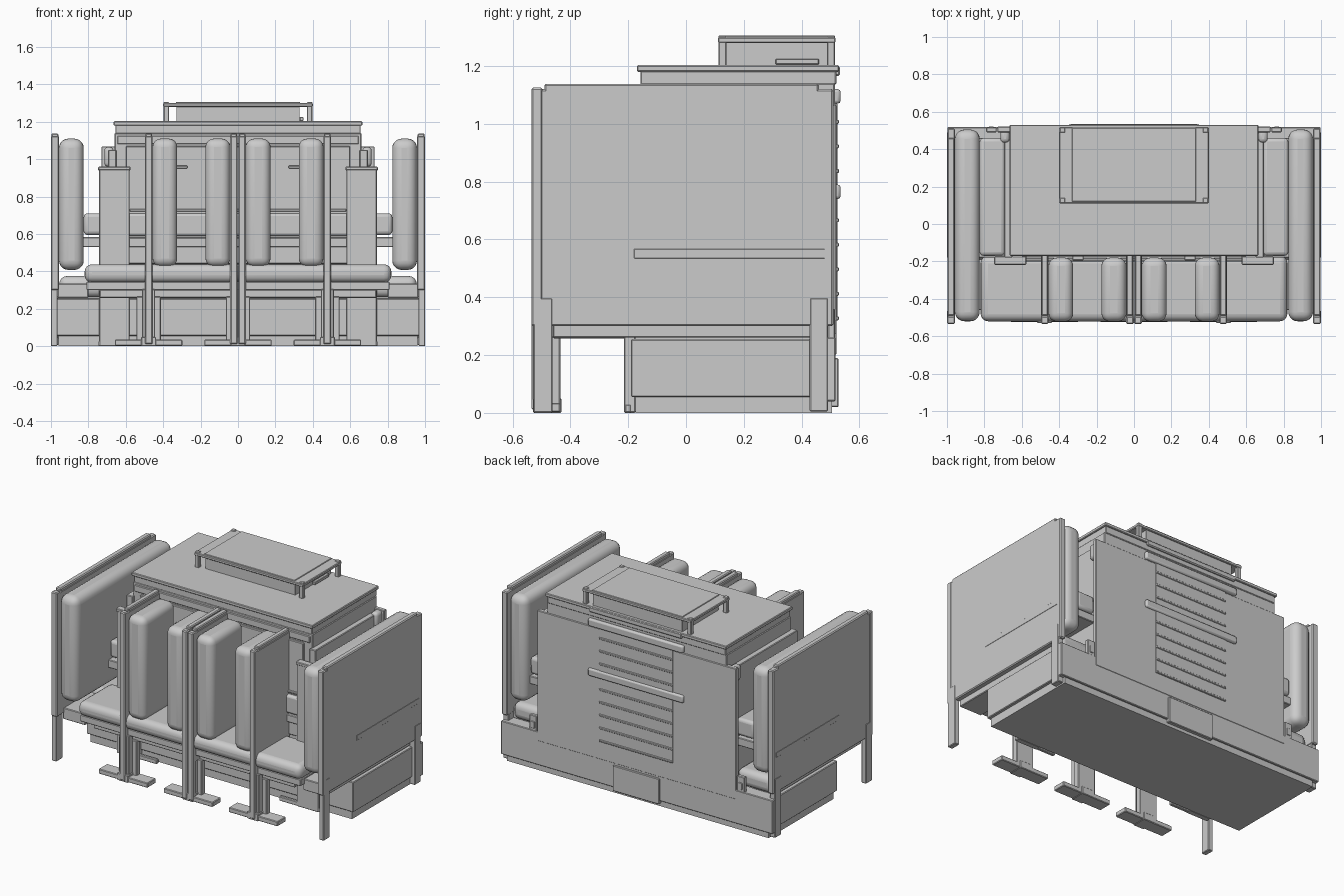
import bpy, bmesh


def box(name, x, y, z, r=0.004, seg=1):
    """Box from (min, max) ranges, with bevelled edges."""
    me = bpy.data.meshes.new(name)
    bm = bmesh.new()
    bmesh.ops.create_cube(bm, size=1)
    for v in bm.verts:
        for i, (a, b) in enumerate((x, y, z)):
            v.co[i] = (a + b) / 2 + v.co[i] * (b - a)
    bm.to_mesh(me)
    bm.free()
    ob = bpy.data.objects.new(name, me)
    bpy.context.collection.objects.link(ob)
    if r:
        m = ob.modifiers.new("bevel", 'BEVEL')
        m.width, m.segments = r, seg
    if seg > 1:
        bpy.ops.object.select_all(action='DESELECT')
        bpy.context.view_layer.objects.active = ob
        ob.select_set(True)
        bpy.ops.object.shade_smooth_by_angle()
    return ob


def pair(name, x, y, z, r=0.004, seg=1):
    """The same box on the right and left."""
    box(name + "_right", x, y, z, r, seg)
    box(name + "_left", (-x[1], -x[0]), y, z, r, seg)


# cabinet base and plinth
box("plinth", (-0.96, 0.96), (-0.175, 0.505), (0, 0.06), 0)
box("cabinet_base", (-0.98, 0.98), (-0.19, 0.512), (0.055, 0.255))
box("base_back_plate", (-0.998, 0.998), (0.43, 0.518), (0.04, 0.262))
box("back_lower_box", (-0.17, 0.17), (0.5, 0.528), (0.02, 0.19))

# cabinet body
box("cabinet_body", (-0.66, 0.66), (-0.16, 0.515), (0.25, 1.14))
pair("cabinet_cheek", (0.65, 0.695), (-0.18, 0.51), (0.25, 1.05))
box("cabinet_back_panel", (-0.73, 0.73), (0.49, 0.52), (0.2, 1.068))
pair("back_corner_block", (0.665, 0.715), (0.435, 0.505), (0.96, 1.065), 0.02, 3)
box("cabinet_front_panel", (-0.6, 0.6), (-0.175, -0.15), (0.44, 1.07))
box("upper_ledge", (-0.645, 0.645), (-0.168, 0.515), (1.08, 1.125))
box("drawer_band", (-0.655, 0.655), (-0.158, 0.52), (1.135, 1.19))
box("worktop", (-0.665, 0.665), (-0.17, 0.53), (1.18, 1.203))
box("worktop_back_lip", (-0.34, 0.34), (0.51, 0.533), (1.165, 1.2), 0.006)
for s in (-1, 1):
    box("front_handle", (s * 0.3 - 0.03, s * 0.3 + 0.03), (-0.195, -0.17), (0.95, 0.965))

# raised box on the worktop
box("top_box", (-0.33, 0.33), (0.13, 0.508), (1.2, 1.285), 0.002)
box("top_box_lid", (-0.4, 0.4), (0.11, 0.518), (1.28, 1.3))
box("lid_inset", (-0.332, 0.332), (0.12, 0.512), (1.298, 1.305), 0.002)
for y in (0.112, 0.488):
    pair("top_post", (0.368, 0.398), (y, y + 0.028), (1.2, 1.306))
box("top_side_handle", (0.33, 0.35), (0.31, 0.46), (1.205, 1.225), 0.003)

# back grille with slats and two rails
box("grille_panel", (-0.27, 0.27), (0.51, 0.524), (0.32, 1.07), 0.002)
for i in range(9):
    z = 0.32 + i * 0.085
    box("grille_slat", (-0.27, 0.27), (0.52, 0.529), (z, z + 0.014), 0.003)
for z in (0.765, 1.095):
    box("back_rail", (-0.35, 0.35), (0.5, 0.535), (z - 0.025, z + 0.025), 0.01, 2)
pair("back_socket_plate", (0.735, 0.79), (0.49, 0.516), (0.25, 0.36))
pair("back_socket", (0.75, 0.775), (0.5, 0.521), (0.275, 0.32), 0.002)

# rests along the cabinet sides and front
pair("side_rest_cushion", (0.69, 0.825), (-0.17, 0.46), (0.595, 0.71), 0.02, 3)
pair("side_rest_rail", (0.69, 0.83), (-0.18, 0.46), (0.53, 0.583))
box("front_rest_cushion", (-0.7, 0.7), (-0.2, -0.15), (0.59, 0.71), 0.015, 3)
box("front_rest_rail", (-0.7, 0.7), (-0.195, -0.15), (0.53, 0.58))
box("front_trim", (-0.58, 0.58), (-0.185, -0.15), (0.72, 0.735))

# tall flat pillars at the front corners
pair("corner_pillar", (0.58, 0.743), (-0.215, -0.175), (0, 0.95))
pair("corner_pillar_cap", (0.575, 0.748), (-0.218, -0.172), (0.94, 0.96))
pair("pillar_foot", (0.45, 0.745), (-0.212, -0.19), (0, 0.03))

# seats: front bench and one on each side
box("front_seat", (-0.82, 0.82), (-0.52, -0.17), (0.34, 0.438), 0.04, 4)
box("front_seat_frame", (-0.81, 0.81), (-0.5, -0.17), (0.3, 0.345))
box("front_seat_rail", (-0.74, 0.74), (-0.46, -0.18), (0.258, 0.302))
pair("side_seat", (0.69, 0.955), (-0.19, 0.46), (0.262, 0.375), 0.04, 4)
pair("side_seat_frame", (0.8, 0.965), (-0.46, 0.44), (0.26, 0.335))

# outer end screens with cushions, posts and legs
pair("end_screen", (0.957, 0.998), (-0.53, 0.51), (0.3, 1.12), 0.006)
pair("end_screen_cap", (0.96, 0.998), (-0.49, 0.46), (1.1, 1.138), 0.006)
pair("end_post", (0.957, 1.0), (-0.535, -0.495), (0.3, 1.125), 0.006)
pair("end_front_leg", (0.965, 1.0), (-0.528, -0.462), (0, 0.398))
pair("end_back_leg", (0.96, 1.0), (0.428, 0.492), (0.005, 0.398))
pair("end_cushion", (0.825, 0.957), (-0.52, 0.505), (0.408, 1.11), 0.05, 5)
pair("end_screen_seam", (0.99, 1.0), (-0.18, 0.48), (0.535, 0.567), 0.001)

# dividers of the front bench with their cushions
for x0, x1 in ((0.002, 0.042), (0.457, 0.497)):
    pair("divider", (x0, x1), (-0.528, -0.165), (0.26, 1.12), 0.005)
    pair("divider_cap", (x0 + 0.003, x1 - 0.003), (-0.49, -0.165), (1.1, 1.138), 0.005)
    pair("divider_post", (x0, x1), (-0.535, -0.495), (0.01, 1.125), 0.006)
for x0 in (0.042, 0.325):
    pair("divider_cushion", (x0, x0 + 0.132), (-0.522, -0.18), (0.425, 1.11), 0.045, 5)

# T-shaped legs under the dividers
for x in (-0.478, 0, 0.478):
    box("bench_foot", (x - 0.18, x + 0.18), (-0.525, -0.435), (0.003, 0.035))
    box("bench_foot_pad", (x - 0.04, x + 0.04), (-0.53, -0.43), (0, 0.05))
    box("bench_leg", (x - 0.065, x + 0.065), (-0.475, -0.435), (0.02, 0.265))
    box("bench_leg_front", (x - 0.035, x + 0.035), (-0.515, -0.47), (0.02, 0.305))
